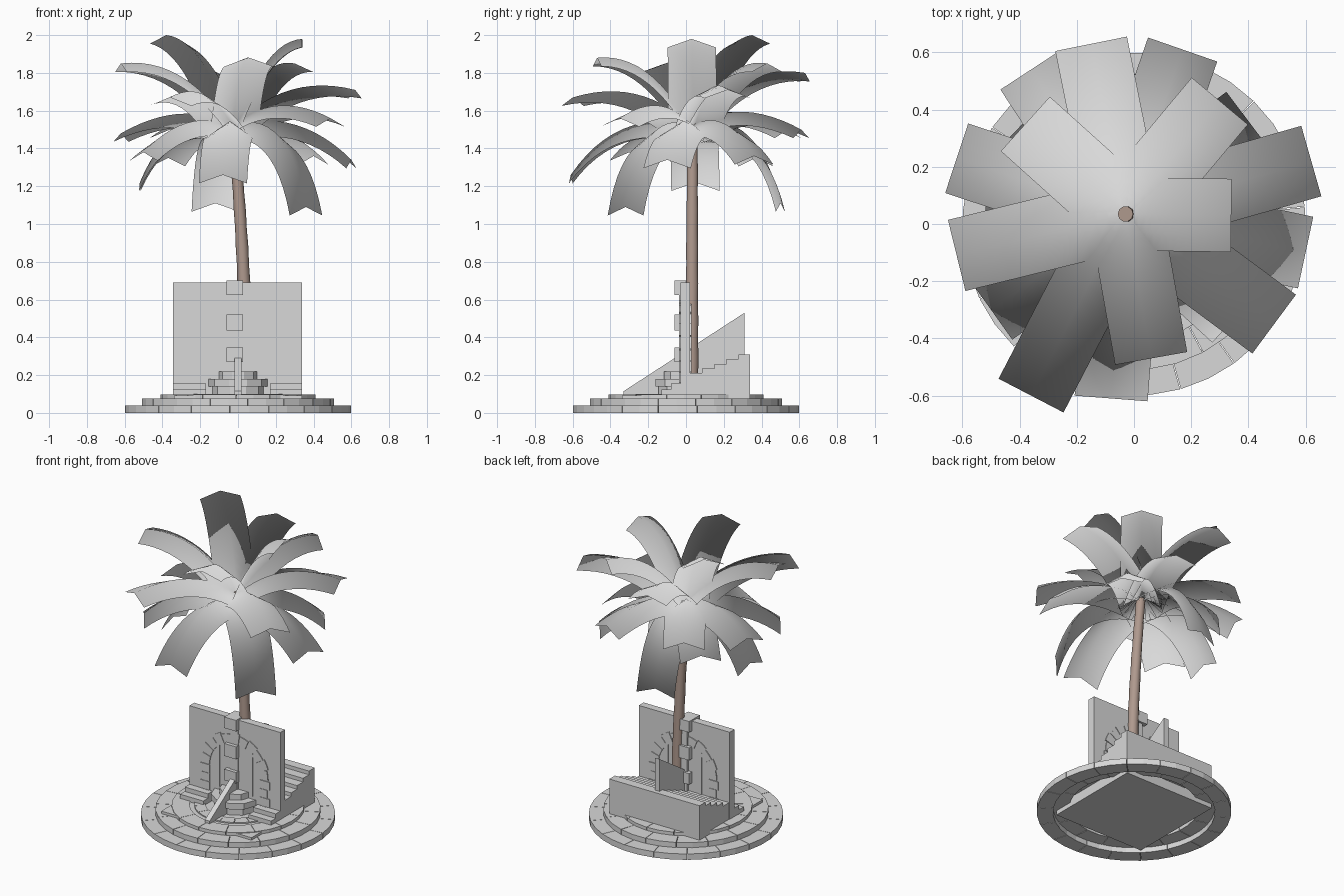
import bpy, bmesh
from math import sin, cos, pi, radians, hypot
from mathutils import Vector

if "Cube" in bpy.data.objects:
    bpy.data.objects.remove(bpy.data.objects["Cube"])


def material(name, rgb):
    m = bpy.data.materials.new(name)
    m.use_nodes = True
    m.diffuse_color = (*rgb, 1)
    m.node_tree.nodes["Principled BSDF"].inputs["Base Color"].default_value = (*rgb, 1)
    return m


GREY = material("pale grey", (0.69, 0.69, 0.69))
BROWN = material("bark brown", (0.43, 0.32, 0.27))


def finish(name, bm, mat=GREY, smooth=None, puff=None):
    """Make the object; puff is a centre that foliage normals point away from."""
    if not puff:
        bmesh.ops.recalc_face_normals(bm, faces=bm.faces)
    me = bpy.data.meshes.new(name)
    bm.to_mesh(me)
    bm.free()
    me.materials.append(mat)
    ob = bpy.data.objects.new(name, me)
    bpy.context.collection.objects.link(ob)
    if smooth:
        bpy.ops.object.select_all(action="DESELECT")
        ob.select_set(True)
        bpy.context.view_layer.objects.active = ob
        bpy.ops.object.shade_smooth_by_angle(angle=radians(smooth))
    if puff:
        me.normals_split_custom_set_from_vertices([(v.co - puff).normalized() for v in me.vertices])


def add_prism(bm, points, offset):
    """Extrude a planar polygon along an offset into a closed solid."""
    face = bm.faces.new([bm.verts.new(p) for p in points])
    out = bmesh.ops.extrude_face_region(bm, geom=[face], use_keep_orig=True)["geom"]
    moved = [v for v in out if isinstance(v, bmesh.types.BMVert)]
    bmesh.ops.translate(bm, verts=moved, vec=offset)


def add_box(bm, x, y, z):
    add_prism(bm, [(x[0], y[0], z[0]), (x[1], y[0], z[0]), (x[1], y[1], z[0]), (x[0], y[1], z[0])],
              (0, 0, z[1] - z[0]))


def box(name, x, y, z):
    bm = bmesh.new()
    add_box(bm, x, y, z)
    finish(name, bm)


def sector(a0, a1, inner, outer, place, steps=2):
    """Outline of one curved block; place maps (u, v) into space."""
    angles = [a0 + (a1 - a0) * i / steps for i in range(steps + 1)]
    return ([place(outer * cos(a), outer * sin(a)) for a in angles]
            + [place(inner * cos(a), inner * sin(a)) for a in reversed(angles)])


def block_ring(name, inner, outer, z0, z1, count, start=0.0, sweep=2 * pi):
    bm = bmesh.new()
    step = sweep / count
    gap = 0.0015 / outer
    for i in range(count):
        a = start + i * step
        add_prism(bm, sector(a + gap, a + step - gap, inner, outer, lambda u, v: (u, v, z0)),
                  (0, 0, z1 - z0))
    finish(name, bm)


# Round stepped base and square floor
block_ring("lower_ring", 0.5, 0.6, 0, 0.04, 18, 0.1)
block_ring("middle_ring", 0.4, 0.51, 0.035, 0.075, 16, 0.1)
block_ring("upper_ring", 0.3, 0.41, 0.07, 0.097, 14, 0.2)
box("floor_plinth", (-0.34, 0.34), (-0.34, 0.34), (0.005, 0.092))
block_ring("floor_inlay", 0.2, 0.27, 0.09, 0.1, 9, pi, pi)

# Wall with stone arches on both faces
box("wall", (-0.345, 0.34), (-0.03, 0.022), (0.09, 0.69))
for name, y in (("front_arch", -0.036), ("back_arch", 0.022)):
    bm = bmesh.new()
    step = pi / 11
    for i in range(11):
        outer = 0.262 if i % 2 else 0.25
        add_prism(bm, sector(i * step + 0.008, (i + 1) * step - 0.008, 0.19, outer,
                             lambda u, v: (u, y, 0.335 + v)), (0, 0.006, 0))
    for side in (-1, 1):
        for i in range(4):
            outer = 0.262 if i % 2 else 0.245
            x = sorted((side * 0.19, side * outer))
            z = 0.1 + i * 0.058
            add_box(bm, x, (y, y + 0.006), (z, z + 0.056))
        add_box(bm, sorted((side * 0.115, side * 0.135)), (y, y + 0.006), (0.2, 0.5))
    finish(name, bm)

# Central pilaster with projecting blocks
box("pilaster", (-0.035, 0.025), (-0.036, 0.04), (0.19, 0.63))
bm = bmesh.new()
for z in ((0.27, 0.345), (0.435, 0.52), (0.625, 0.7)):
    add_box(bm, (-0.062, 0.027), (-0.06, 0.055), z)
finish("pilaster_blocks", bm)

# Steps at the front foot of the wall
bm = bmesh.new()
for x in ((-0.345, -0.17), (0.17, 0.34)):
    add_box(bm, x, (-0.13, -0.03), (0.09, 0.125))
    add_box(bm, x, (-0.08, -0.03), (0.12, 0.155))
finish("front_steps", bm)

# Half-octagon basin with a rim
for name, r, z0, z1 in (("basin", 0.135, 0.09, 0.14), ("basin_rim", 0.155, 0.14, 0.18),
                        ("basin_top", 0.1, 0.18, 0.22)):
    bm = bmesh.new()
    pts = [(r * cos(pi + i * pi / 5), -0.03 + r * 0.9 * sin(pi + i * pi / 5), z0) for i in range(6)]
    add_prism(bm, pts, (0, 0, z1 - z0))
    finish(name, bm)

# Wide stair block rising to the back
bm = bmesh.new()
profile = [(0.022, 0.09)]
for i in range(5):
    y, z = 0.022 + i * 0.064, 0.21 + i * 0.025
    profile += [(y, z), (min(y + 0.064, 0.34), z)]
profile.append((0.34, 0.09))
add_prism(bm, [(-0.34, y, z) for y, z in profile], (0.68, 0, 0))
finish("back_stairs", bm)

# Sloping fin through the wall
bm = bmesh.new()
add_prism(bm, [(-0.018, -0.33, 0.095), (-0.018, -0.33, 0.115), (-0.018, 0.31, 0.53),
               (-0.018, 0.31, 0.095)], (0.036, 0, 0))
finish("sloping_fin", bm)

# Leaning trunk
bm = bmesh.new()
rings = []
for i in range(15):
    t = i / 14
    z = 0.2 + 1.36 * t
    r = 0.036 - 0.009 * t + (0.002 if i % 2 else 0)
    cx, cy = 0.045 - 0.02 * t - 0.055 * t * t, 0.03 + 0.005 * t
    rings.append([bm.verts.new((cx + r * cos(k * pi / 5), cy + r * sin(k * pi / 5), z)) for k in range(10)])
for a, b in zip(rings, rings[1:]):
    for k in range(10):
        bm.faces.new((a[k], a[(k + 1) % 10], b[(k + 1) % 10], b[k]))
bm.faces.new(rings[0])
bm.faces.new(rings[-1])
finish("trunk", bm, BROWN, 40)

# Arching fronds: tip x, tip y, tip height
TIPS = [(-0.38, 0.35, 2.0), (0.3, 0.43, 1.85), (0.34, 0.03, 1.98), (0.06, -0.47, 1.88),
        (-0.62, -0.11, 1.85), (-0.15, 0.63, 1.8), (0.17, 0.61, 1.5), (0.62, 0.22, 1.71),
        (0.49, -0.35, 1.56), (0.6, -0.1, 1.34), (-0.36, -0.6, 1.67), (-0.08, -0.61, 1.26),
        (0.36, -0.32, 1.09), (-0.62, 0.23, 1.48), (-0.36, 0.54, 1.5), (-0.12, 0.5, 1.11),
        (-0.5, -0.3, 1.38), (-0.52, 0.05, 1.22), (0.4, 0.36, 1.36), (-0.37, 0.37, 1.35)]
CROWN = Vector((-0.03, 0.035, 1.53))
for n, (tx, ty, tz) in enumerate(TIPS):
    bm = bmesh.new()
    reach = hypot(tx - CROWN.x, ty - CROWN.y)
    out = Vector(((tx - CROWN.x) / reach, (ty - CROWN.y) / reach, 0))
    side = Vector((-out.y, out.x, 0))
    bend_r = reach * (0.42 + 0.75 * max(0, 1.5 - tz))
    bend_z = max(1.61, 1.61 + 0.62 * (tz - 1.4))
    rows = []
    for i in range(13):
        t = i / 12
        r = 0.02 + 2 * t * (1 - t) * bend_r + t * t * (reach - 0.02)
        z = (1 - t) ** 2 * CROWN.z + 2 * t * (1 - t) * bend_z + t * t * tz
        row = []
        for s in (-1, -0.5, 0, 0.5, 1):
            p = CROWN + out * r + side * (0.128 * s)
            p.z = z - (0.1 - 0.055 * t) * abs(s)
            row.append(bm.verts.new(p))
        rows.append(row)
    for a, b in zip(rows, rows[1:]):
        for k in range(4):
            bm.faces.new((a[k], b[k], b[k + 1], a[k + 1]))
    finish(f"frond_{n + 1:02d}", bm, GREY, 180, puff=CROWN - Vector((0, 0, 0.15)))
